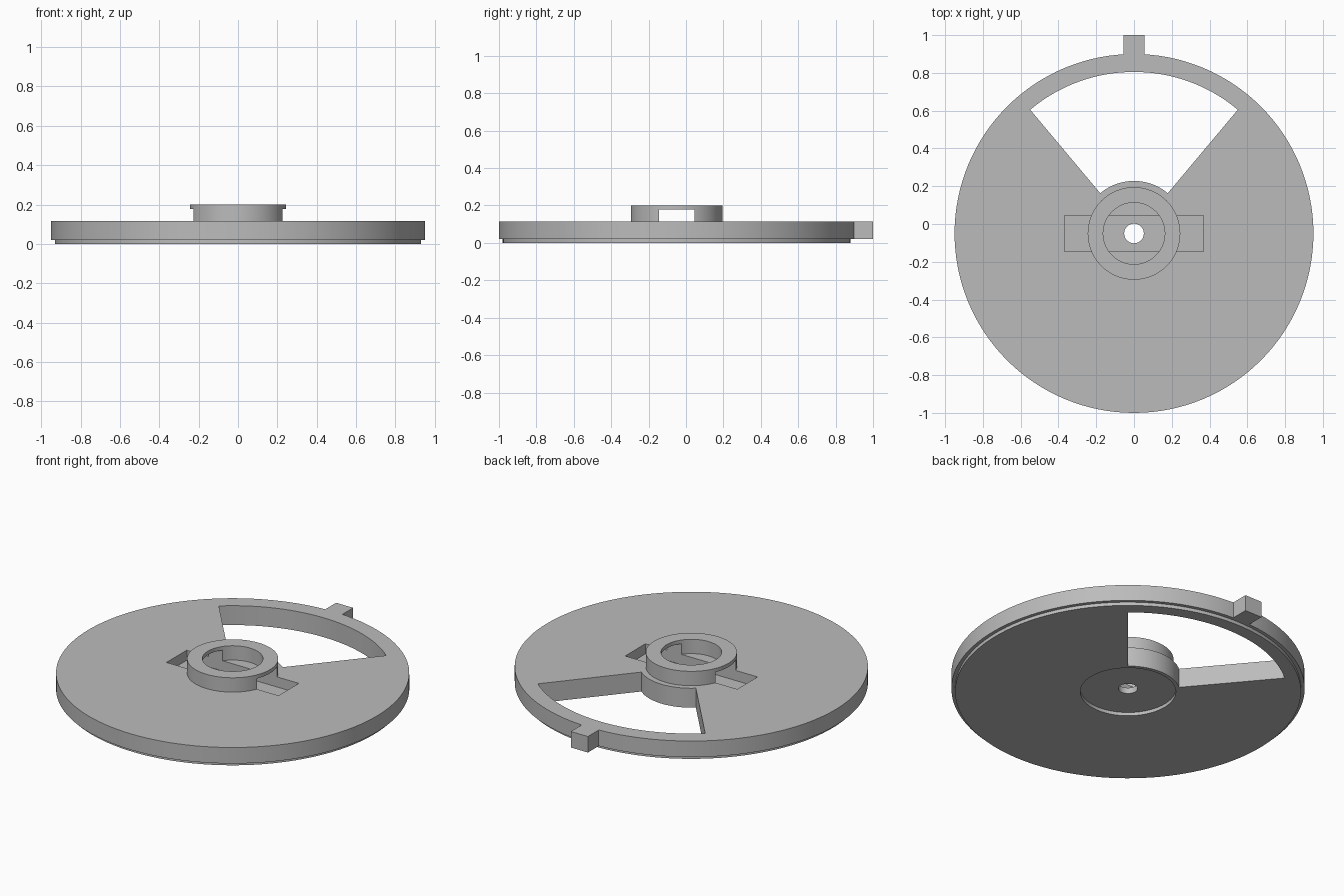
import bpy, bmesh, math

cube = bpy.data.objects.get("Cube")
if cube:
    bpy.data.objects.remove(cube, do_unlink=True)

CENTRE_Y = -0.05
SEGMENTS = 128

grey = bpy.data.materials.new("plain grey")
grey.use_nodes = True
colour = (0.5, 0.5, 0.5, 1)
grey.diffuse_color = colour
grey.node_tree.nodes["Principled BSDF"].inputs["Base Color"].default_value = colour


def finish(bm, name):
    bmesh.ops.recalc_face_normals(bm, faces=bm.faces)
    mesh = bpy.data.meshes.new(name)
    bm.to_mesh(mesh)
    bm.free()
    mesh.materials.append(grey)
    obj = bpy.data.objects.new(name, mesh)
    obj.location.y = CENTRE_Y
    bpy.context.collection.objects.link(obj)
    return obj


def lathe(name, profile):
    """Spin a closed (radius, height) profile around the axis."""
    bm = bmesh.new()
    rings = []
    for i in range(SEGMENTS):
        a = 2 * math.pi * i / SEGMENTS
        rings.append([bm.verts.new((r * math.cos(a), r * math.sin(a), z)) for r, z in profile])
    n = len(profile)
    for i, ring in enumerate(rings):
        nxt = rings[(i + 1) % SEGMENTS]
        for j in range(n):
            k = (j + 1) % n
            bm.faces.new((ring[j], ring[k], nxt[k], nxt[j]))
    return finish(bm, name)


def prism(name, outline, z0, z1):
    """Extrude a flat outline between two heights."""
    bm = bmesh.new()
    low = [bm.verts.new((x, y, z0)) for x, y in outline]
    high = [bm.verts.new((x, y, z1)) for x, y in outline]
    bm.faces.new(low)
    bm.faces.new(high)
    n = len(outline)
    for i in range(n):
        k = (i + 1) % n
        bm.faces.new((low[i], low[k], high[k], high[i]))
    return finish(bm, name)


def box(name, x, y0, y1, z0, z1):
    return prism(name, [(-x, y0), (x, y0), (x, y1), (-x, y1)], z0, z1)


def arc(radius, start, end, steps=40):
    angles = [math.radians(start + (end - start) * i / steps) for i in range(steps + 1)]
    return [(radius * math.cos(a), radius * math.sin(a)) for a in angles]


# Disc with stepped underside, raised hub, bore and axle hole
disc = lathe("disc_with_hub", [
    (0.052, 0.02), (0.257, 0.02), (0.257, 0), (0.93, 0), (0.93, 0.02), (0.95, 0.02),
    (0.95, 0.115), (0.245, 0.115), (0.245, 0.2), (0.163, 0.2), (0.163, 0.115), (0.052, 0.115)])

# Fan-shaped window and the cross slot through the hub
window = prism("window_cutter", arc(0.855, 50, 130) + arc(0.278, 130, 50), -0.1, 0.3)
slot = box("slot_cutter", 0.368, -0.095, 0.095, 0.055, 0.178)

bpy.context.view_layer.objects.active = disc
for cutter in (window, slot):
    cutter.hide_render = True
    mod = disc.modifiers.new(cutter.name, 'BOOLEAN')
    mod.operation = 'DIFFERENCE'
    mod.solver = 'EXACT'
    mod.object = cutter
    bpy.ops.object.modifier_apply(modifier=mod.name)
    bpy.data.objects.remove(cutter, do_unlink=True)

# Index tab on the back of the rim
tab = box("rim_tab", 0.056, 0.94, 1.05, 0.02, 0.115)

# Smooth round walls, crisp corners
bpy.ops.object.select_all(action='DESELECT')
disc.select_set(True)
bpy.ops.object.shade_smooth_by_angle(angle=math.radians(30))
